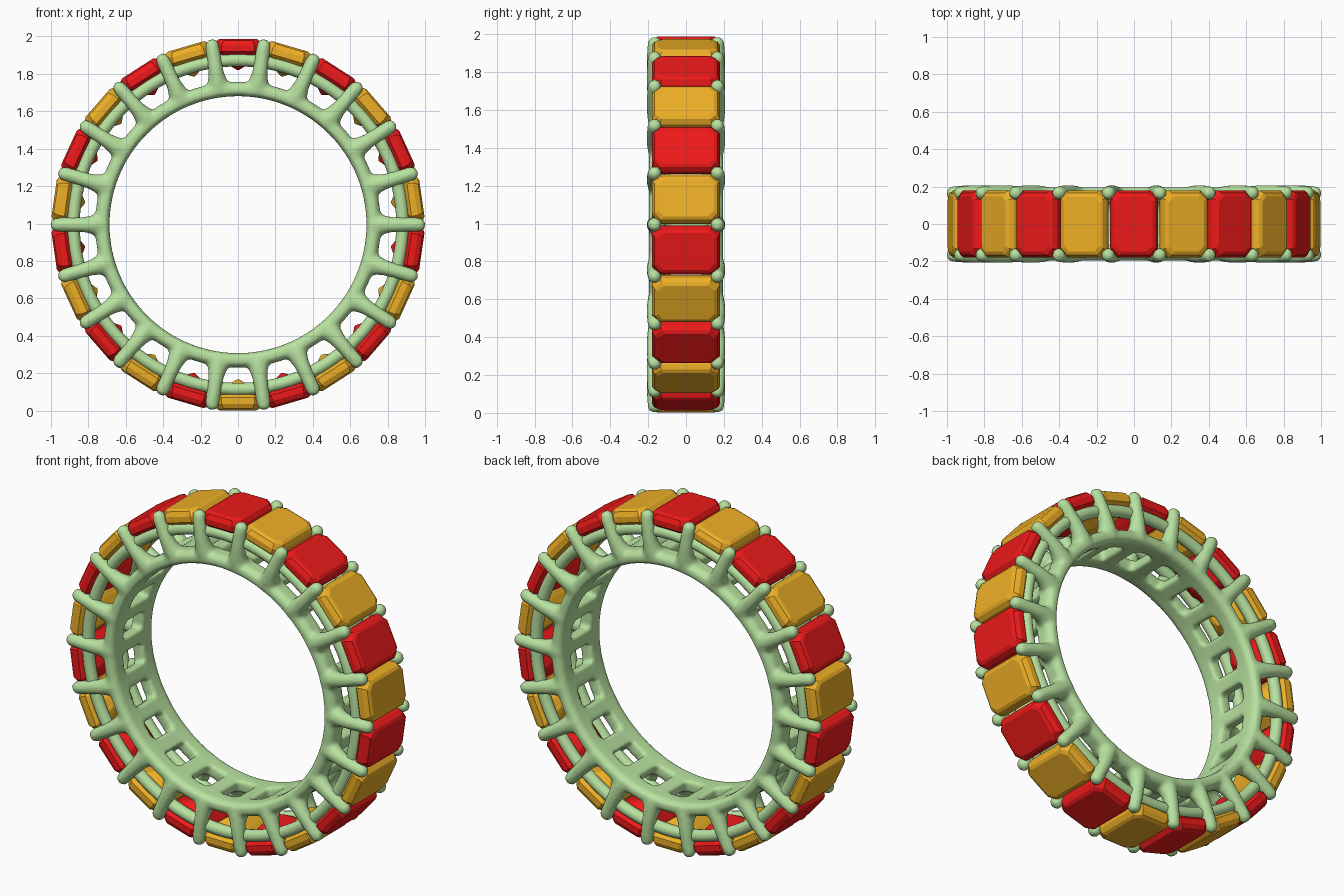
import bpy, bmesh, math
from mathutils import Vector

if "Cube" in bpy.data.objects:
    bpy.data.objects.remove(bpy.data.objects["Cube"])

N = 22                       # number of stones
STEP = 2 * math.pi / N
CZ = 0.994                   # height of the ring centre


def material(name, rgb):
    m = bpy.data.materials.new(name)
    m.diffuse_color = (*rgb, 1)
    m.use_nodes = True
    m.node_tree.nodes["Principled BSDF"].inputs["Base Color"].default_value = m.diffuse_color
    return m


def place(a, t, y, r):
    """Ring coordinates: angle, tangential offset, width, radius."""
    return Vector((r * math.cos(a) - t * math.sin(a), y,
                   CZ + r * math.sin(a) + t * math.cos(a)))


def loft(bm, rings, closed=False):
    """Skin a list of equal-length point rings, capped unless closed."""
    vs = [[bm.verts.new(p) for p in ring] for ring in rings]
    n = len(vs[0])
    for i in range(len(vs) if closed else len(vs) - 1):
        a, b = vs[i], vs[(i + 1) % len(vs)]
        for j in range(n):
            bm.faces.new((a[j], a[(j + 1) % n], b[(j + 1) % n], b[j]))
    if not closed:
        bm.faces.new(vs[0][::-1])
        bm.faces.new(vs[-1])


def finish(bm, name, mat):
    bmesh.ops.recalc_face_normals(bm, faces=bm.faces[:])
    me = bpy.data.meshes.new(name)
    bm.to_mesh(me)
    bm.free()
    ob = bpy.data.objects.new(name, me)
    bpy.context.collection.objects.link(ob)
    me.materials.append(mat)
    return ob


def hoop(bm, section, segs=132):
    """Sweep a (radius, y) section around the ring."""
    loft(bm, [[place(2 * math.pi * i / segs, 0, y, r) for r, y in section]
              for i in range(segs)], closed=True)


metal = material("pale_green_metal", (0.48, 0.76, 0.35))
red = material("red_stone", (0.85, 0.01, 0.01))
gold = material("gold_stone", (0.85, 0.43, 0.02))

# Inner band with flared prongs, fused into one smooth casting
bm = bmesh.new()
prong = [(0.70, 0.135, 0.064), (0.75, 0.142, 0.063), (0.78, 0.155, 0.052),
         (0.81, 0.165, 0.044), (0.85, 0.170, 0.040), (0.97, 0.166, 0.038),
         (0.985, 0.166, 0.034), (0.996, 0.166, 0.024), (1.002, 0.166, 0.010)]
for s in (-1, 1):
    hoop(bm, [(0.687, s * 0.085), (0.687, s * 0.170), (0.705, s * 0.195),
              (0.740, s * 0.195), (0.763, s * 0.170), (0.763, s * 0.085)])
for k in range(N):
    a = k * STEP
    for s in (-1, 1):
        loft(bm, [[place(a, w * math.cos(u), s * y + w * math.sin(u), r)
                   for u in (2 * math.pi * i / 12 for i in range(12))]
                  for r, y, w in prong])
    # cross bar under each pair of prongs
    loft(bm, [[place(a, -w, y, r), place(a, w, y, r),
               place(a, w, -y, r), place(a, -w, -y, r)]
              for r, w, y in ((0.688, 0.045, 0.12), (0.755, 0.045, 0.12))])
band = finish(bm, "band_and_prongs", metal)
rm = band.modifiers.new("fuse", 'REMESH')
rm.mode = 'VOXEL'
rm.voxel_size = 0.012
rm.use_smooth_shade = True
sm = band.modifiers.new("soften", 'SMOOTH')
sm.factor = 0.5
sm.iterations = 6

# Two thin rails beneath the stones
for s, name in ((-1, "front_rail"), (1, "back_rail")):
    bm = bmesh.new()
    hoop(bm, [(0.88 + 0.034 * math.cos(u), s * 0.145 + 0.034 * math.sin(u))
              for u in (2 * math.pi * i / 12 for i in range(12))])
    for f in bm.faces:
        f.smooth = True
    finish(bm, name, metal)

# Step-cut stones: (radius, half length, half width, corner cut)
steps = [(0.993, 0.098, 0.148, 0.030), (0.984, 0.114, 0.166, 0.036),
         (0.958, 0.129, 0.180, 0.042), (0.925, 0.129, 0.180, 0.042),
         (0.885, 0.088, 0.135, 0.030), (0.848, 0.040, 0.085, 0.014),
         (0.826, 0.003, 0.045, 0.001)]
for k in range(N):
    a = math.pi / 2 + k * STEP
    bm = bmesh.new()
    rings = []
    for r, h, w, c in steps:
        outline = [(h, w - c), (h - c, w), (c - h, w), (-h, w - c),
                   (-h, c - w), (c - h, -w), (h - c, -w), (h, c - w)]
        rings.append([place(a, t, y, r) for t, y in outline])
    loft(bm, rings)
    finish(bm, f"stone_{k + 1}", gold if k % 2 else red)
